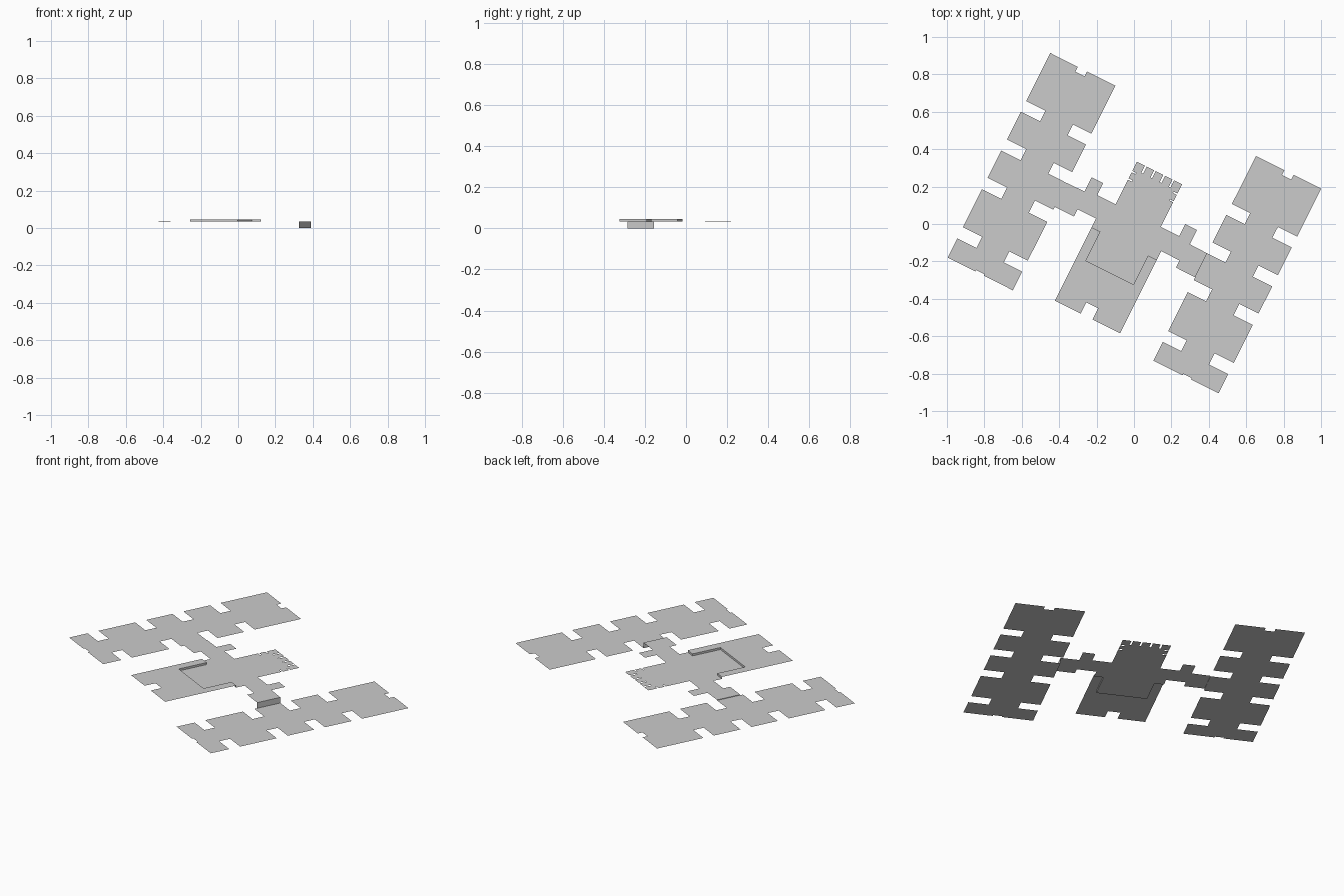
import bpy, bmesh, math
from mathutils import Matrix

if "Cube" in bpy.data.objects:
    bpy.data.objects.remove(bpy.data.objects["Cube"])

ROT = Matrix.Rotation(math.radians(-26.6), 4, 'Z')   # whole plan is turned on the ground
Z_EAST, Z_WEST, Z_CORE, Z_SOUTH = 0.0, 0.031, 0.034, 0.046


def make(name, faces):
    """Object from a list of polygons given as 3D points."""
    bm = bmesh.new()
    for pts in faces:
        f = bm.faces.new([bm.verts.new(p) for p in pts])
        f.normal_update()
        if f.normal.z < -0.5:
            f.normal_flip()
    bmesh.ops.remove_doubles(bm, verts=bm.verts, dist=1e-5)
    bmesh.ops.triangulate(bm, faces=[f for f in bm.faces if len(f.verts) > 4])
    bmesh.ops.transform(bm, matrix=ROT, verts=bm.verts)
    me = bpy.data.meshes.new(name)
    bm.to_mesh(me)
    bm.free()
    ob = bpy.data.objects.new(name, me)
    bpy.context.collection.objects.link(ob)
    return ob


def flat(pts, z):
    return [(u, v, z) for u, v in pts]


def walls(path, z0, z1):
    return [[(*a, z0), (*b, z0), (*b, z1), (*a, z1)] for a, b in zip(path, path[1:])]


def notches(edge, inner, spans):
    """Points along a straight side (constant u) with rectangular notches."""
    out = []
    for a, b in spans:
        out += [(edge, a), (inner, a), (inner, b), (edge, b)]
    return out


# long wings: outline with window-bay notches on both sides, mirrored for the east
def wing(side):
    pts = [(0.81, 0.617), (0.645, 0.617), (0.645, 0.588), (0.59, 0.588), (0.59, 0.617), (0.42, 0.617)]
    pts += notches(0.42, 0.53, [(0.33, 0.265), (0.1, 0.035), (-0.125, -0.197), (-0.43, -0.495)])
    pts += [(0.42, -0.607), (0.595, -0.607), (0.595, -0.598), (0.645, -0.598), (0.645, -0.607), (0.81, -0.607)]
    pts += notches(0.81, 0.695, [(-0.492, -0.425), (-0.198, -0.13), (0.033, 0.1), (0.266, 0.33)])
    return [(side * u, v) for u, v in pts]


make("west_wing", [flat(wing(-1), Z_WEST)])
make("east_wing", [flat(wing(1), Z_EAST)])

# central core with connectors: right half, then mirrored
half = [(0.135, 0.305)]
for v in (0.25, 0.205):                                  # side slots near the top
    half += [(0.135, v), (0.112, v), (0.112, v - 0.008), (0.135, v - 0.008)]
half += [(0.135, 0.05), (0.245, 0.05), (0.245, 0.122), (0.315, 0.122), (0.315, 0.037),
         (0.42, 0.035), (0.42, -0.108), (0.305, -0.108), (0.305, -0.065), (0.195, -0.065),
         (0.195, -0.117), (0.142, -0.117), (0.142, -0.29)]
top = []
for u in (-0.082, -0.028, 0.028, 0.082):                 # slots in the top edge
    top += [(u - 0.005, 0.305), (u - 0.005, 0.262), (u + 0.005, 0.262), (u + 0.005, 0.305)]
core = top + half + [(-u, v) for u, v in reversed(half)]
make("central_core", [flat(core, Z_CORE)])

# south block, wrapping the foot of the core
recess = [(-0.195, -0.117), (-0.142, -0.117), (-0.142, -0.29),
          (0.142, -0.29), (0.142, -0.117), (0.195, -0.117)]
south = recess + [(0.195, -0.556), (0.03, -0.556), (0.03, -0.489),
                  (-0.04, -0.489), (-0.04, -0.556), (-0.195, -0.556)]
make("south_block", [flat(south, Z_SOUTH)])

# step walls where neighbouring roofs differ in height
make("south_step_wall", walls(recess, Z_CORE, Z_SOUTH))
make("east_step_wall", walls([(0.42, 0.035), (0.42, -0.108)], Z_EAST, Z_CORE))
make("west_step_wall", walls([(-0.42, 0.035), (-0.42, -0.108)], Z_WEST, Z_CORE))
